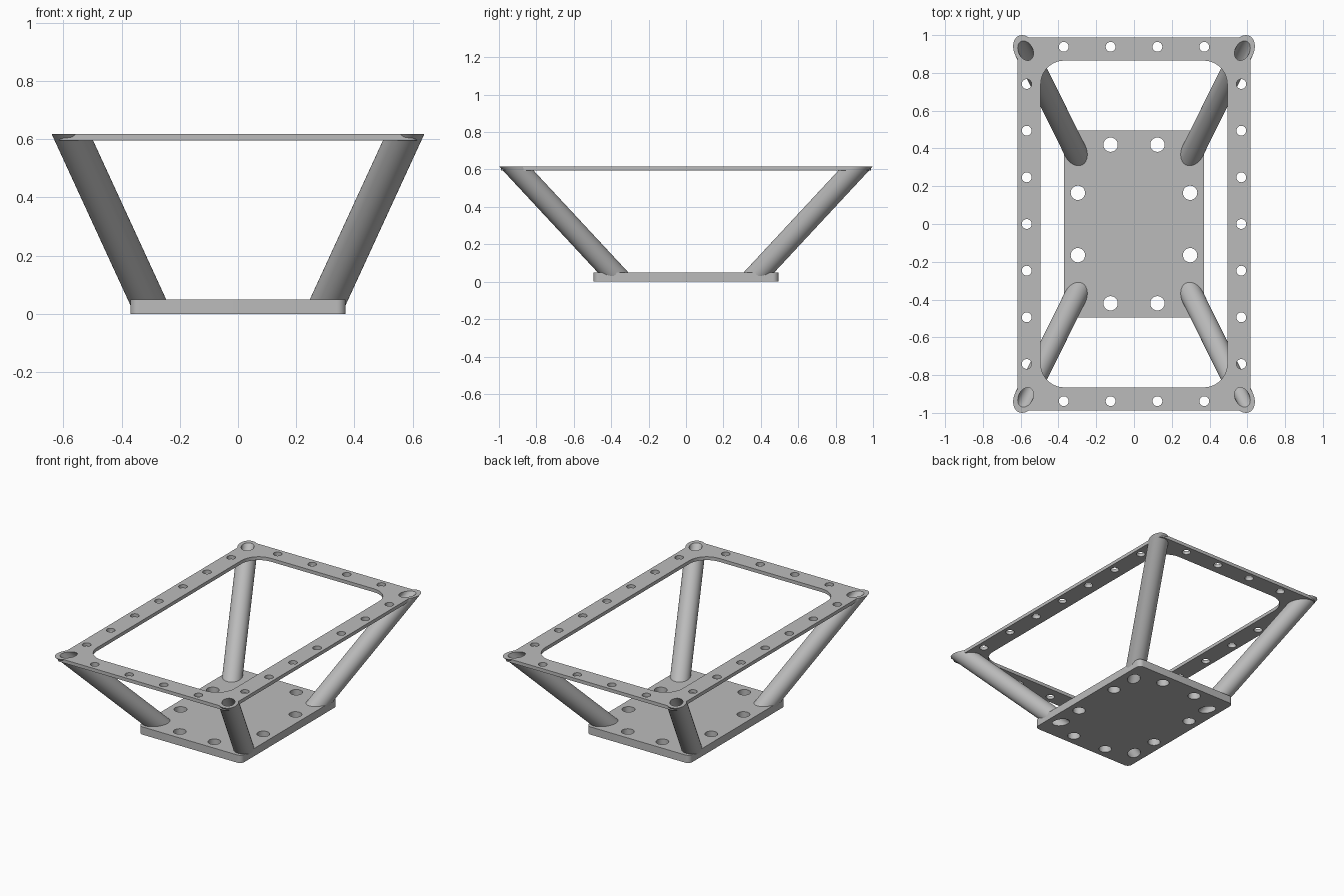
import bpy, bmesh, math

if "Cube" in bpy.data.objects:
    bpy.data.objects.remove(bpy.data.objects["Cube"])

H = 0.617                      # total height
R_OUT, R_IN = 0.06, 0.038      # leg tube radii
FOOT = (0.29, 0.344)           # leg axis at z = 0
SLOPE = (0.46, 0.93)           # leg axis run per unit of height

grey = bpy.data.materials.new("light_grey")
grey.diffuse_color = (0.5, 0.5, 0.5, 1)
grey.use_nodes = True
grey.node_tree.nodes["Principled BSDF"].inputs["Base Color"].default_value = grey.diffuse_color


def make_object(name, bm):
    bmesh.ops.recalc_face_normals(bm, faces=bm.faces[:])
    me = bpy.data.meshes.new(name)
    bm.to_mesh(me)
    bm.free()
    me.materials.append(grey)
    ob = bpy.data.objects.new(name, me)
    bpy.context.collection.objects.link(ob)
    return ob


def smooth(ob):
    bpy.ops.object.select_all(action='DESELECT')
    ob.select_set(True)
    bpy.context.view_layer.objects.active = ob
    bpy.ops.object.shade_smooth_by_angle(angle=math.radians(30))


def rounded_rect(hx, hy, r, n=10):
    pts = []
    for q, (sx, sy) in enumerate([(1, 1), (-1, 1), (-1, -1), (1, -1)]):
        for i in range(n + 1):
            a = math.pi / 2 * (q + i / n)
            pts.append((sx * (hx - r) + r * math.cos(a),
                        sy * (hy - r) + r * math.sin(a)))
    return pts


def circle(x, y, r, n=32):
    return [(x + r * math.cos(2 * math.pi * i / n),
             y + r * math.sin(2 * math.pi * i / n)) for i in range(n)]


def prism(bm, pts, z0, z1):
    lo = [bm.verts.new((x, y, z0)) for x, y in pts]
    hi = [bm.verts.new((x, y, z1)) for x, y in pts]
    bm.faces.new(lo[::-1])
    bm.faces.new(hi)
    for i in range(len(pts)):
        j = (i + 1) % len(pts)
        bm.faces.new((lo[i], lo[j], hi[j], hi[i]))


def leg_ring(bm, r, z, sx, sy, n=40):
    # horizontal slice through a leaning round tube
    run = math.hypot(*SLOPE)
    ux, uy = SLOPE[0] / run, SLOPE[1] / run
    stretch = math.sqrt(1 + run * run)
    ring = []
    for i in range(n):
        a = 2 * math.pi * i / n
        p, q = r * stretch * math.cos(a), r * math.sin(a)
        x = FOOT[0] + SLOPE[0] * z + p * ux - q * uy
        y = FOOT[1] + SLOPE[1] * z + p * uy + q * ux
        ring.append(bm.verts.new((sx * x, sy * y, z)))
    return ring


def bridge(bm, a, b):
    for i in range(len(a)):
        j = (i + 1) % len(a)
        bm.faces.new((a[i], a[j], b[j], b[i]))


def plate(name, outline, z0, z1, openings):
    # flat plate with openings and the four slanted leg bores cut out
    bm = bmesh.new()
    prism(bm, outline, z0, z1)
    ob = make_object(name, bm)
    bm = bmesh.new()
    for pts in openings:
        prism(bm, pts, z0 - 0.1, z1 + 0.1)
    for sx, sy in CORNERS:
        lo = leg_ring(bm, R_IN, z0 - 0.03, sx, sy)
        hi = leg_ring(bm, R_IN, z1 + 0.03, sx, sy)
        bridge(bm, lo, hi)
        bm.faces.new(lo)
        bm.faces.new(hi)
    cutter = make_object(name + "_cutter", bm)
    cutter.hide_render = True
    mod = ob.modifiers.new("cut", 'BOOLEAN')
    mod.operation = 'DIFFERENCE'
    mod.solver = 'EXACT'
    mod.object = cutter
    bpy.context.view_layer.update()
    dg = bpy.context.evaluated_depsgraph_get()
    me = bpy.data.meshes.new_from_object(ob.evaluated_get(dg))
    ob.modifiers.clear()
    ob.data = me
    bpy.data.objects.remove(cutter)
    smooth(ob)


CORNERS = [(sx, sy) for sx in (1, -1) for sy in (1, -1)]

# base plate with eight mounting holes
holes = []
for sx, sy in CORNERS:
    holes.append(circle(sx * 0.124, sy * 0.42, 0.038))
    holes.append(circle(sx * 0.297, sy * 0.165, 0.038))
plate("base_plate", rounded_rect(0.37, 0.494, 0.03), 0, 0.05, holes)

# top frame with window opening and a row of holes along each side
holes = [rounded_rect(0.494, 0.865, 0.125)]
for s in (1, -1):
    holes += [circle(s * 0.568, 0.247 * k, 0.026) for k in range(-3, 4)]
    holes += [circle(0.124 * k, s * 0.938, 0.026) for k in (-3, -1, 1, 3)]
plate("top_frame", rounded_rect(0.616, 0.988, 0.03), 0.595, H, holes)

# four leaning hollow legs
for sx, sy in CORNERS:
    bm = bmesh.new()
    rings = [leg_ring(bm, r, z, sx, sy)
             for r, z in ((R_OUT, 0), (R_OUT, H), (R_IN, H), (R_IN, 0))]
    for k in range(4):
        bridge(bm, rings[k], rings[(k + 1) % 4])
    name = ("back" if sy > 0 else "front") + ("_right" if sx > 0 else "_left")
    smooth(make_object(name + "_leg", bm))
